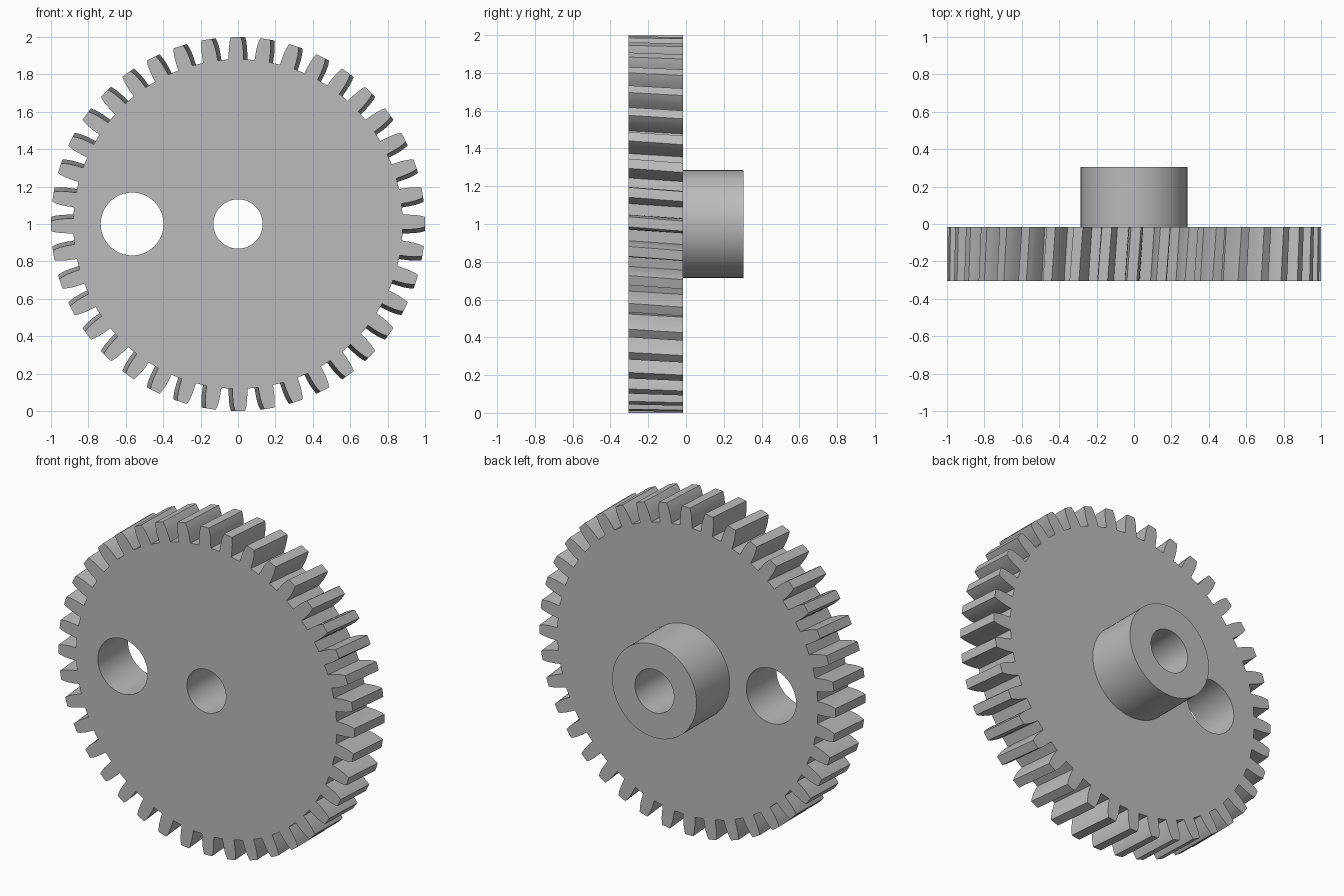
import bpy, bmesh, math

if "Cube" in bpy.data.objects:
    bpy.data.objects.remove(bpy.data.objects["Cube"])

GREY = bpy.data.materials.new("steel grey")
GREY.diffuse_color = (0.5, 0.5, 0.5, 1)
GREY.use_nodes = True
GREY.node_tree.nodes["Principled BSDF"].inputs["Base Color"].default_value = GREY.diffuse_color

TEETH = 40
CENTRE_Z = 1.0
FRONT, WHEEL_BACK, HUB_BACK = -0.305, -0.015, 0.305
TWIST = math.radians(0.65)          # helical lean either side of the middle
BORE = (0.0, 0.132)                 # x centre, radius
SIDE_HOLE = (-0.566, 0.168)

# half tooth flank: radius, half angle
FLANK = [(0.881, 0.0451), (0.92, 0.0425), (0.952, 0.0390), (0.978, 0.0335), (1.0, 0.0265)]


def circle(cx, r, n=72):
    return [(cx + r * math.sin(2 * math.pi * i / n), r * math.cos(2 * math.pi * i / n))
            for i in range(n)]


def gear_outline(turn):
    points = []
    for t in range(TEETH):
        mid = 2 * math.pi * t / TEETH + turn
        tooth = [(r, -a) for r, a in FLANK] + [(1.0, 0)] + [(r, a) for r, a in reversed(FLANK)]
        points += [(r * math.sin(mid + a), r * math.cos(mid + a)) for r, a in tooth]
    return points


def plate(name, loops, y0, y1):
    """Solid between y0 and y1; loops are (front, back) outlines, the first one outermost."""
    bm = bmesh.new()
    rims = {0: [], 1: []}
    for pair in loops:
        rings = []
        for side, (pts, y) in enumerate(zip(pair, (y0, y1))):
            ring = [bm.verts.new((x, y, z + CENTRE_Z)) for x, z in pts]
            rims[side] += [bm.edges.new((ring[i - 1], ring[i])) for i in range(len(ring))]
            rings.append(ring)
        a, b = rings
        for i in range(len(a)):
            bm.faces.new((a[i - 1], a[i], b[i], b[i - 1]))
    # end faces, leaving the holes open
    for side, ny in ((0, -1), (1, 1)):
        bmesh.ops.triangle_fill(bm, use_beauty=True, use_dissolve=False,
                                edges=rims[side], normal=(0, ny, 0))
    bmesh.ops.recalc_face_normals(bm, faces=bm.faces[:])
    mesh = bpy.data.meshes.new(name)
    bm.to_mesh(mesh)
    bm.free()
    obj = bpy.data.objects.new(name, mesh)
    bpy.context.collection.objects.link(obj)
    mesh.materials.append(GREY)
    bpy.ops.object.select_all(action='DESELECT')
    obj.select_set(True)
    bpy.context.view_layer.objects.active = obj
    bpy.ops.object.shade_smooth_by_angle(angle=math.radians(25))
    return obj


def straight(cx, r):
    return (circle(cx, r), circle(cx, r))


# toothed wheel with centre bore and offset round hole
plate("gear_wheel",
      [(gear_outline(-TWIST), gear_outline(TWIST)), straight(*BORE), straight(*SIDE_HOLE)],
      FRONT, WHEEL_BACK)

# hub sleeve on the back
plate("hub", [straight(0, 0.285), straight(*BORE)], WHEEL_BACK, HUB_BACK)
